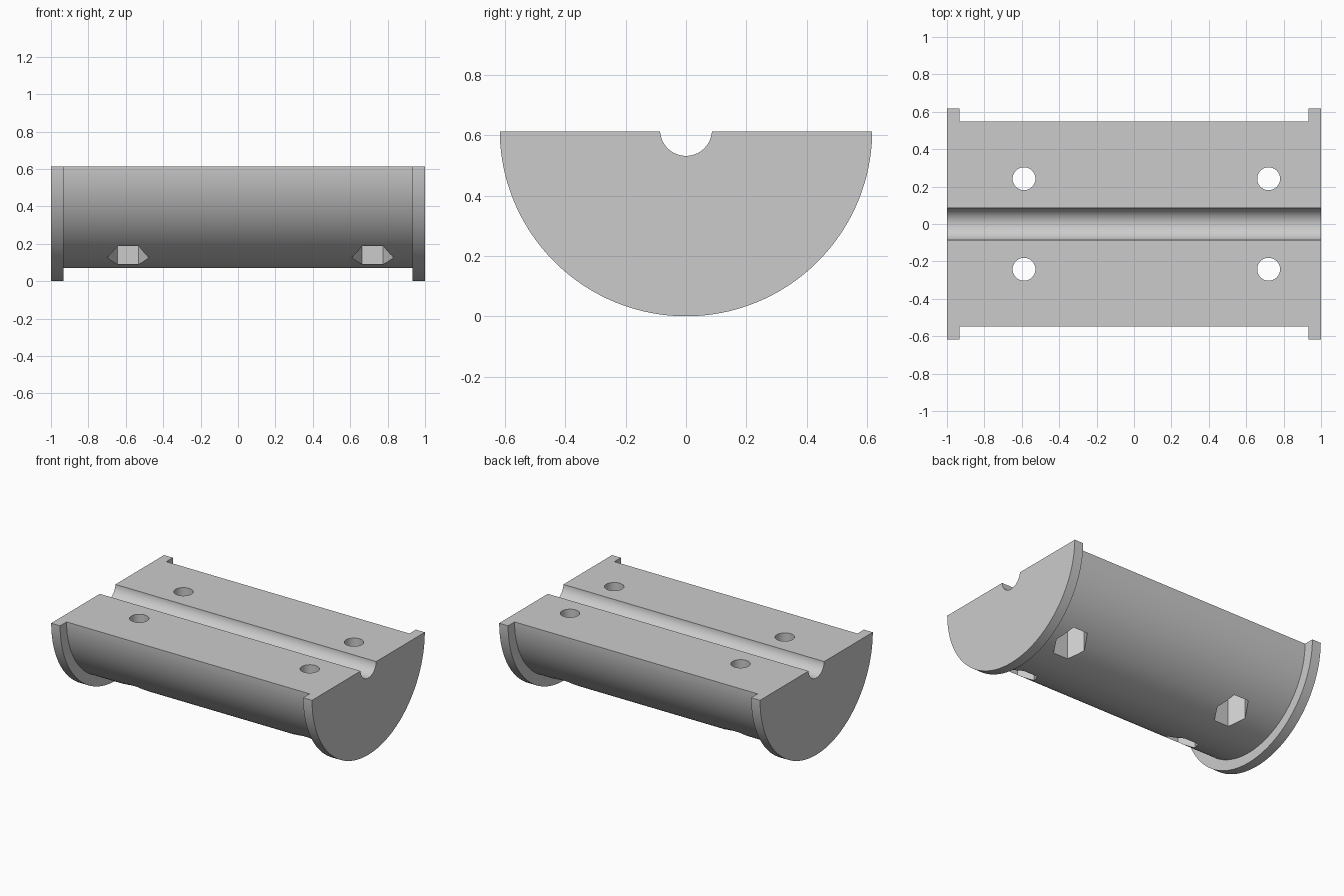
import bpy, bmesh, math

if "Cube" in bpy.data.objects:
    bpy.data.objects.remove(bpy.data.objects["Cube"], do_unlink=True)

AXIS_Z = 0.618      # height of the spool axis
TOP_Z = 0.613       # flat split face
FLANGE_R, BODY_R = 0.618, 0.547
HALF_LEN, BODY_HALF = 1.0, 0.932
POCKET_TOP = 0.36   # ceiling of the nut pockets

grey = bpy.data.materials.new("plain grey")
grey.use_nodes = True
grey.diffuse_color = (0.6, 0.6, 0.6, 1)
grey.node_tree.nodes["Principled BSDF"].inputs["Base Color"].default_value = (0.6, 0.6, 0.6, 1)


def finish(name, bm):
    bmesh.ops.recalc_face_normals(bm, faces=bm.faces)
    mesh = bpy.data.meshes.new(name)
    bm.to_mesh(mesh)
    bm.free()
    mesh.materials.append(grey)
    obj = bpy.data.objects.new(name, mesh)
    bpy.context.collection.objects.link(obj)
    return obj


def turned(name, profile, sides, along_x=False, centre=(0, 0)):
    """Closed solid turned from (distance, radius) steps about the x or z axis."""
    bm = bmesh.new()
    rings = []
    for d, r in profile:
        ring = []
        for i in range(sides):
            a = math.tau * i / sides
            u, v = centre[0] + r * math.cos(a), centre[1] + r * math.sin(a)
            ring.append(bm.verts.new((d, u, v) if along_x else (u, v, d)))
        rings.append(ring)
    for lower, upper in zip(rings, rings[1:]):
        for i in range(sides):
            j = (i + 1) % sides
            bm.faces.new((lower[i], lower[j], upper[j], upper[i]))
    bm.faces.new(rings[0])
    bm.faces.new(rings[-1])
    return finish(name, bm)


# Flanged spool
spool = turned("half_spool", [
    (-HALF_LEN, FLANGE_R), (-BODY_HALF, FLANGE_R), (-BODY_HALF, BODY_R),
    (BODY_HALF, BODY_R), (BODY_HALF, FLANGE_R), (HALF_LEN, FLANGE_R),
], 160, True, (0, AXIS_Z))

# Cutter for the upper half
bm = bmesh.new()
bmesh.ops.create_cube(bm, size=3)
bmesh.ops.translate(bm, verts=bm.verts, vec=(0, 0, TOP_Z + 1.5))
cutters = [finish("split_cutter", bm)]

# Cutter for the shaft groove
cutters.append(turned("groove_cutter", [(-1.2, 0.086), (1.2, 0.086)], 64, True, (0, AXIS_Z)))

# Cutters for bolt holes and hexagonal nut pockets
for x in (-0.588, 0.72):
    for y in (-0.242, 0.242):
        cutters.append(turned("bolt_hole_cutter", [(-0.2, 0.061), (0.9, 0.061)], 48, centre=(x, y)))
        cutters.append(turned("nut_pocket_cutter", [(-0.3, 0.112), (POCKET_TOP, 0.112)], 6, centre=(x, y)))

bpy.ops.object.select_all(action="DESELECT")
bpy.context.view_layer.objects.active = spool
spool.select_set(True)
for cutter in cutters:
    cutter.hide_render = True
    cut = spool.modifiers.new("cut", "BOOLEAN")
    cut.operation = "DIFFERENCE"
    cut.solver = "EXACT"
    cut.object = cutter
    bpy.ops.object.modifier_apply(modifier=cut.name)
    bpy.data.objects.remove(cutter, do_unlink=True)

bpy.ops.object.shade_smooth_by_angle(angle=math.radians(30))
